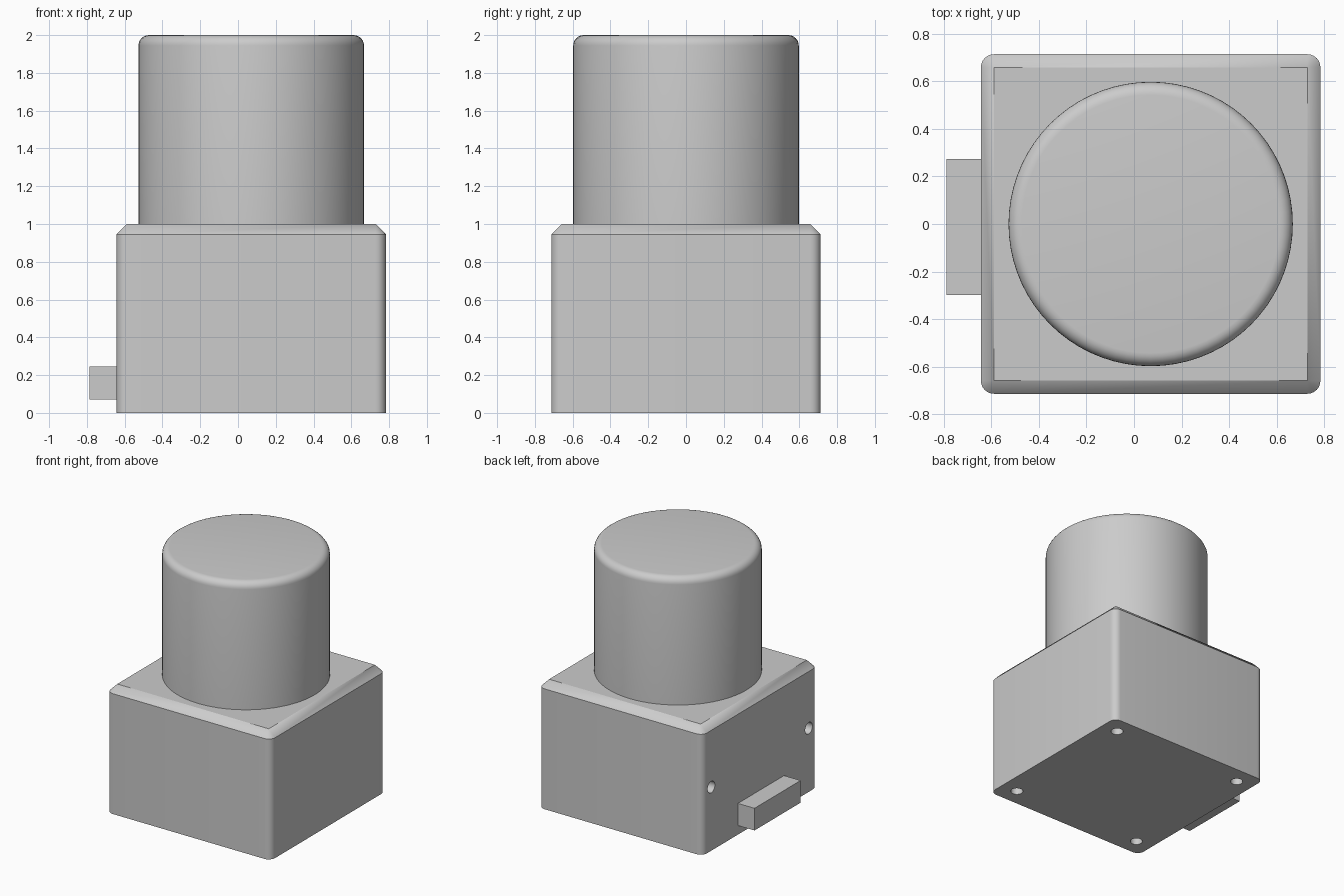
import bpy, bmesh, math
from mathutils import Matrix, Vector

if "Cube" in bpy.data.objects:
    bpy.data.objects.remove(bpy.data.objects["Cube"], do_unlink=True)

CX = 0.07        # shared centre line of housing and drum
HALF = 0.713     # half width of the square housing
EDGE = 0.055     # corner radius and top chamfer

grey = bpy.data.materials.new("light_grey")
grey.use_nodes = True
grey.diffuse_color = (0.6, 0.6, 0.6, 1)
grey.node_tree.nodes["Principled BSDF"].inputs["Base Color"].default_value = (0.6, 0.6, 0.6, 1)


def finish(name, bm):
    bmesh.ops.remove_doubles(bm, verts=bm.verts, dist=1e-5)
    bmesh.ops.recalc_face_normals(bm, faces=bm.faces)
    mesh = bpy.data.meshes.new(name)
    bm.to_mesh(mesh)
    bm.free()
    mesh.materials.append(grey)
    obj = bpy.data.objects.new(name, mesh)
    bpy.context.collection.objects.link(obj)
    return obj


def activate(obj):
    bpy.ops.object.select_all(action='DESELECT')
    obj.select_set(True)
    bpy.context.view_layer.objects.active = obj


def smooth(obj):
    activate(obj)
    bpy.ops.object.shade_smooth_by_angle(angle=math.radians(30))


def loft(bm, rings):
    """Skin closed rings of equal point count and cap both ends."""
    rows = [[bm.verts.new(p) for p in ring] for ring in rings]
    n = len(rows[0])
    for low, high in zip(rows, rows[1:]):
        for i in range(n):
            j = (i + 1) % n
            bm.faces.new((low[i], low[j], high[j], high[i]))
    bm.faces.new(rows[0][::-1])
    bm.faces.new(rows[-1])


def square_ring(radius, z, steps=6):
    """Square with rounded corners; radius 0 gathers each corner to a point."""
    core = HALF - EDGE
    points = []
    for corner in range(4):
        mid = math.pi / 4 + corner * math.pi / 2
        sx = math.copysign(core, math.cos(mid))
        sy = math.copysign(core, math.sin(mid))
        for k in range(steps + 1):
            a = mid - math.pi / 4 + k * math.pi / 2 / steps
            points.append((CX + sx + radius * math.cos(a), sy + radius * math.sin(a), z))
    return points


def circle_ring(radius, z, n=72):
    return [(CX + radius * math.cos(t * math.tau / n), radius * math.sin(t * math.tau / n), z)
            for t in range(n)]


# Housing: rounded square block with chamfered top
bm = bmesh.new()
loft(bm, [square_ring(EDGE, 0), square_ring(EDGE, 1 - EDGE), square_ring(0, 1)])
housing = finish("housing", bm)

# Blind screw holes: four underneath, two on the connector side
bm = bmesh.new()


def drill(centre, turn, depth):
    bmesh.ops.create_cone(bm, cap_ends=True, segments=24, radius1=0.045, radius2=0.045,
                          depth=depth * 2, matrix=Matrix.Translation(Vector(centre)) @ turn)


for sy in (-1, 1):
    for sx in (-1, 1):
        drill((CX + sx * 0.575, sy * 0.575, 0), Matrix.Identity(4), 0.2)
    drill((CX - HALF, sy * 0.605, 0.5), Matrix.Rotation(math.pi / 2, 4, 'Y'), 0.2)
cutter = finish("screw_hole_cutter", bm)
cutter.hide_render = True
cut = housing.modifiers.new("screw_holes", 'BOOLEAN')
cut.object = cutter
cut.operation = 'DIFFERENCE'
cut.solver = 'EXACT'
activate(housing)
bpy.ops.object.modifier_apply(modifier=cut.name)
bpy.data.objects.remove(cutter, do_unlink=True)
smooth(housing)

# Drum: upright cylinder with rounded top rim
R, RIM = 0.597, 0.055
bm = bmesh.new()
rings = [circle_ring(R, 1)]
for k in range(7):
    a = k * math.pi / 12
    rings.append(circle_ring(R - RIM + RIM * math.cos(a), 2 - RIM + RIM * math.sin(a)))
loft(bm, rings)
smooth(finish("drum", bm))

# Connector: small block low on the side
bm = bmesh.new()
bmesh.ops.create_cube(bm, size=1, matrix=Matrix.Translation((-0.71, -0.012, 0.158))
                      @ Matrix.Diagonal((0.154, 0.572, 0.174, 1)))
finish("connector", bm)
